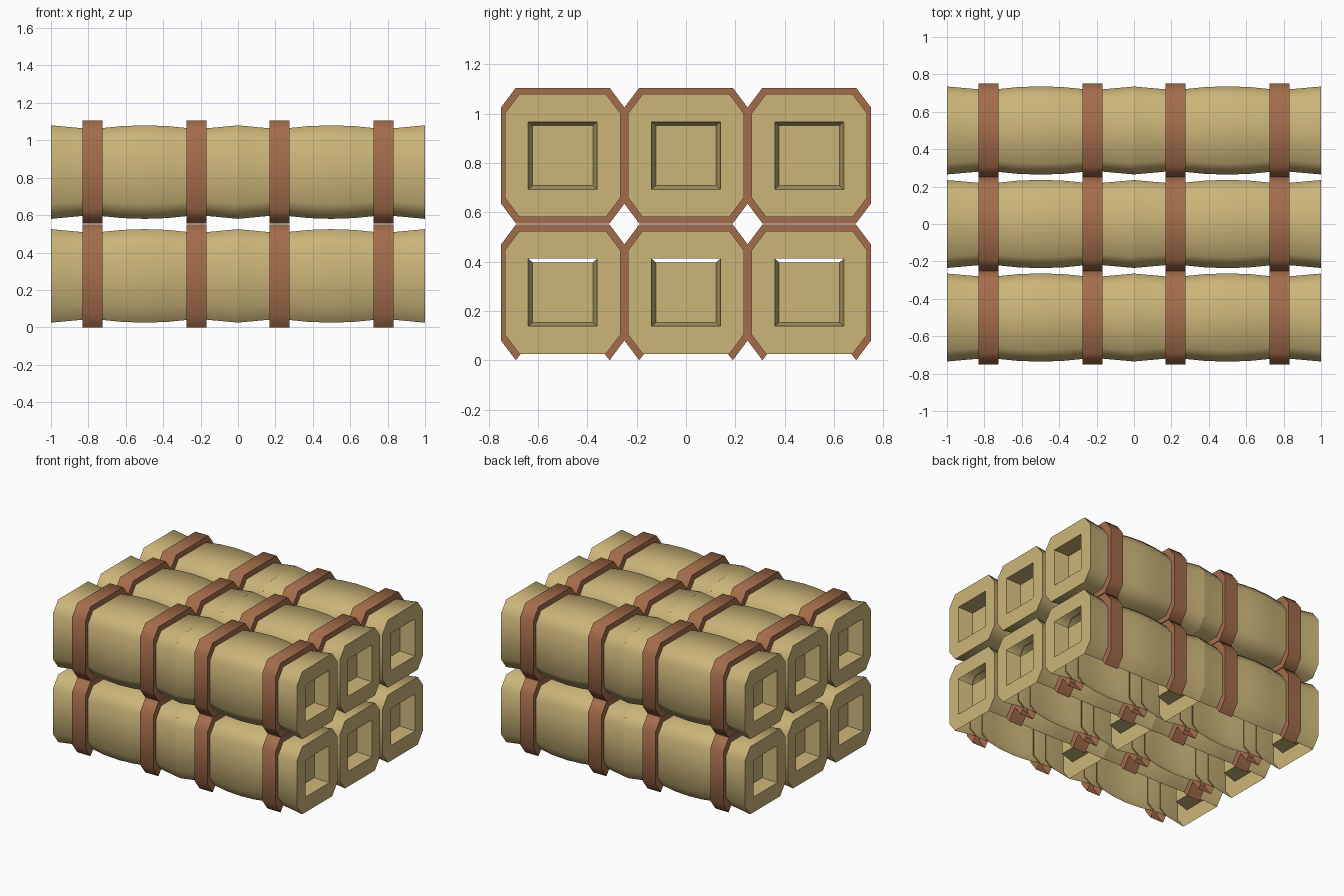
import bpy, bmesh, math

if "Cube" in bpy.data.objects:
    bpy.data.objects.remove(bpy.data.objects["Cube"])


def material(name, rgb):
    m = bpy.data.materials.new(name)
    m.diffuse_color = (*rgb, 1)
    m.use_nodes = True
    m.node_tree.nodes["Principled BSDF"].inputs["Base Color"].default_value = m.diffuse_color
    return m


TAN = material("tan canvas", (0.60, 0.46, 0.19))
BROWN = material("brown leather", (0.37, 0.152, 0.07))


def octagon(hy, hz, cy=0.06, cz=0.08):
    # chamfered rectangle; last edge (7 -> 0) is the underside
    return [(hy - cy, -hz), (hy, -hz + cz), (hy, hz - cz), (hy - cy, hz),
            (cy - hy, hz), (-hy, hz - cz), (-hy, cz - hz), (cy - hy, -hz)]


def rectangle(hy, hz):
    return [(hy, -hz), (hy, hz), (-hy, hz), (-hy, -hz)]


def ring(bm, x, pts):
    return [bm.verts.new((x, y, z)) for y, z in pts]


def bridge(bm, a, b, skip=()):
    n = len(a)
    for i in range(n):
        if i not in skip:
            j = (i + 1) % n
            bm.faces.new((a[i], a[j], b[j], b[i]))


def finish(bm, name, loc, mat):
    me = bpy.data.meshes.new(name)
    bm.to_mesh(me)
    bm.free()
    me.materials.append(mat)
    ob = bpy.data.objects.new(name, me)
    ob.location = loc
    bpy.context.collection.objects.link(ob)
    bpy.ops.object.select_all(action='DESELECT')
    ob.select_set(True)
    bpy.context.view_layer.objects.active = ob
    bpy.ops.object.shade_smooth_by_angle(angle=math.radians(57))


# half sections of the roll: x, half width, half height
HALF = [(0.5, 0.235, 0.25), (0.33, 0.22, 0.234), (0.22, 0.222, 0.236),
        (0.12, 0.232, 0.246)]
SECTIONS = ([(-x, a, b) for x, a, b in HALF] + [(0, 0.236, 0.25)]
            + HALF[::-1])


def roll(loc, open_bottom):
    bm = bmesh.new()
    rings = [ring(bm, x, octagon(a, b)) for x, a, b in SECTIONS]
    for a, b in zip(rings, rings[1:]):
        bridge(bm, a, b)
    # square recess in each end
    for s, outer in ((-1, rings[0]), (1, rings[-1])):
        rim = ring(bm, s * 0.5, rectangle(0.14, 0.137))
        floor = ring(bm, s * 0.39, rectangle(0.122, 0.122))
        for k in range(4):
            o, p = 2 * k, (2 * k + 1) % 8
            q = (2 * k + 2) % 8
            bm.faces.new((outer[o], outer[p], rim[k]))
            bm.faces.new((outer[p], outer[q], rim[(k + 1) % 4], rim[k]))
        bridge(bm, rim, floor)
        bm.faces.new(floor)
    bmesh.ops.recalc_face_normals(bm, faces=bm.faces)
    # the lowest rolls have no downward faces
    if open_bottom:
        bm.normal_update()
        down = [f for f in bm.faces if f.normal.z < -0.9]
        bmesh.ops.delete(bm, geom=down, context='FACES')
    finish(bm, "roll", loc, TAN)


def strap(loc, open_bottom):
    bm = bmesh.new()
    w = 0.054
    loops = [ring(bm, x, octagon(hy, hz)) for x, hy, hz in
             ((-w, 0.215, 0.23), (-w, 0.25, 0.275),
              (w, 0.25, 0.275), (w, 0.215, 0.23))]
    for a, b in zip(loops, loops[1:]):
        bridge(bm, a, b, (7,) if open_bottom else ())
    bmesh.ops.recalc_face_normals(bm, faces=bm.faces)
    bm.normal_update()
    # make sure the outer band faces outwards
    top = max(bm.faces, key=lambda f: f.calc_center_median().z)
    if top.normal.z < 0:
        bmesh.ops.reverse_faces(bm, faces=bm.faces)
    finish(bm, "strap", loc, BROWN)


# two layers, three rows, two rolls end to end
for z, low in ((0.275, True), (0.83, False)):
    for y in (-0.5, 0.0, 0.5):
        for x in (-0.5, 0.5):
            roll((x * 0.998, y, z), low)
            for d in (-0.278, 0.278):
                strap((x + d, y, z), low)
